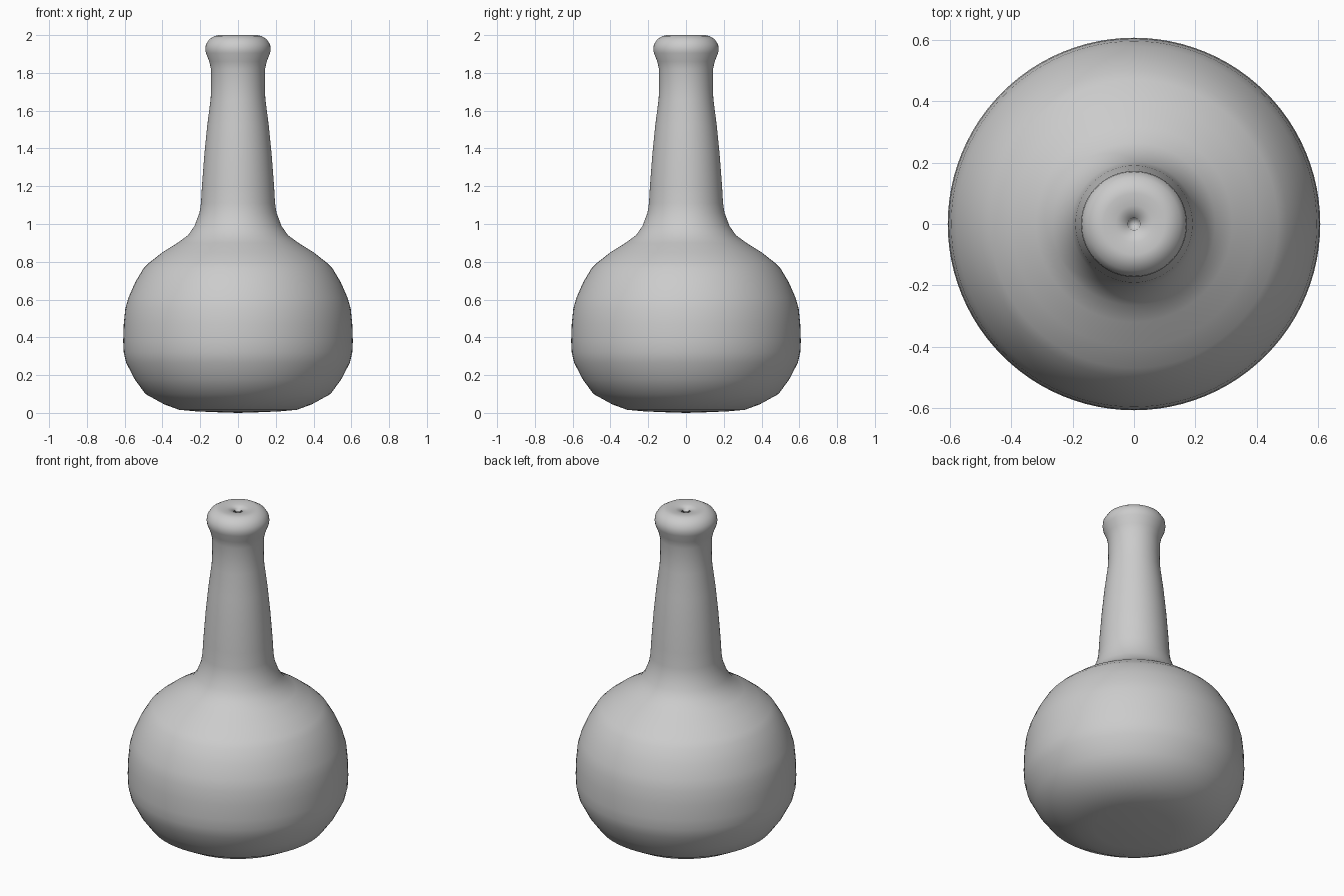
import bpy, bmesh, math

# Half outline of the bottle as (radius, height), bottom to top
PROFILE = [
    (0.0, 0.0), (0.10, 0.003), (0.22, 0.008), (0.31, 0.016), (0.39, 0.045),
    (0.49, 0.10), (0.545, 0.175), (0.592, 0.265), (0.605, 0.32), (0.608, 0.38),
    (0.605, 0.47), (0.597, 0.55), (0.58, 0.61), (0.545, 0.69), (0.50, 0.765),
    (0.47, 0.795), (0.40, 0.85), (0.32, 0.90), (0.265, 0.94), (0.23, 0.99),
    (0.204, 1.06), (0.196, 1.11), (0.191, 1.20), (0.178, 1.37), (0.163, 1.52),
    (0.145, 1.66), (0.142, 1.72), (0.143, 1.82), (0.152, 1.86), (0.170, 1.905),
    (0.173, 1.925), (0.170, 1.95), (0.152, 1.978), (0.125, 1.995), (0.10, 2.0),
    (0.06, 1.993), (0.02, 1.985), (0.018, 1.97), (0.0, 1.965),
]
SEGMENTS = 96

# Lathe the outline into a closed solid
bm = bmesh.new()
rings = []
for r, z in PROFILE:
    if r == 0:
        rings.append([bm.verts.new((0, 0, z))] * SEGMENTS)
    else:
        rings.append([bm.verts.new((r * math.cos(2 * math.pi * i / SEGMENTS),
                                    r * math.sin(2 * math.pi * i / SEGMENTS), z))
                      for i in range(SEGMENTS)])
for low, high in zip(rings, rings[1:]):
    for i in range(SEGMENTS):
        j = (i + 1) % SEGMENTS
        corners = dict.fromkeys((low[i], low[j], high[j], high[i]))
        bm.faces.new(list(corners)).smooth = True
bmesh.ops.recalc_face_normals(bm, faces=bm.faces)

mesh = bpy.data.meshes.new("bottle")
bm.to_mesh(mesh)
bm.free()
bottle = bpy.data.objects.new("bottle", mesh)
bpy.context.collection.objects.link(bottle)
